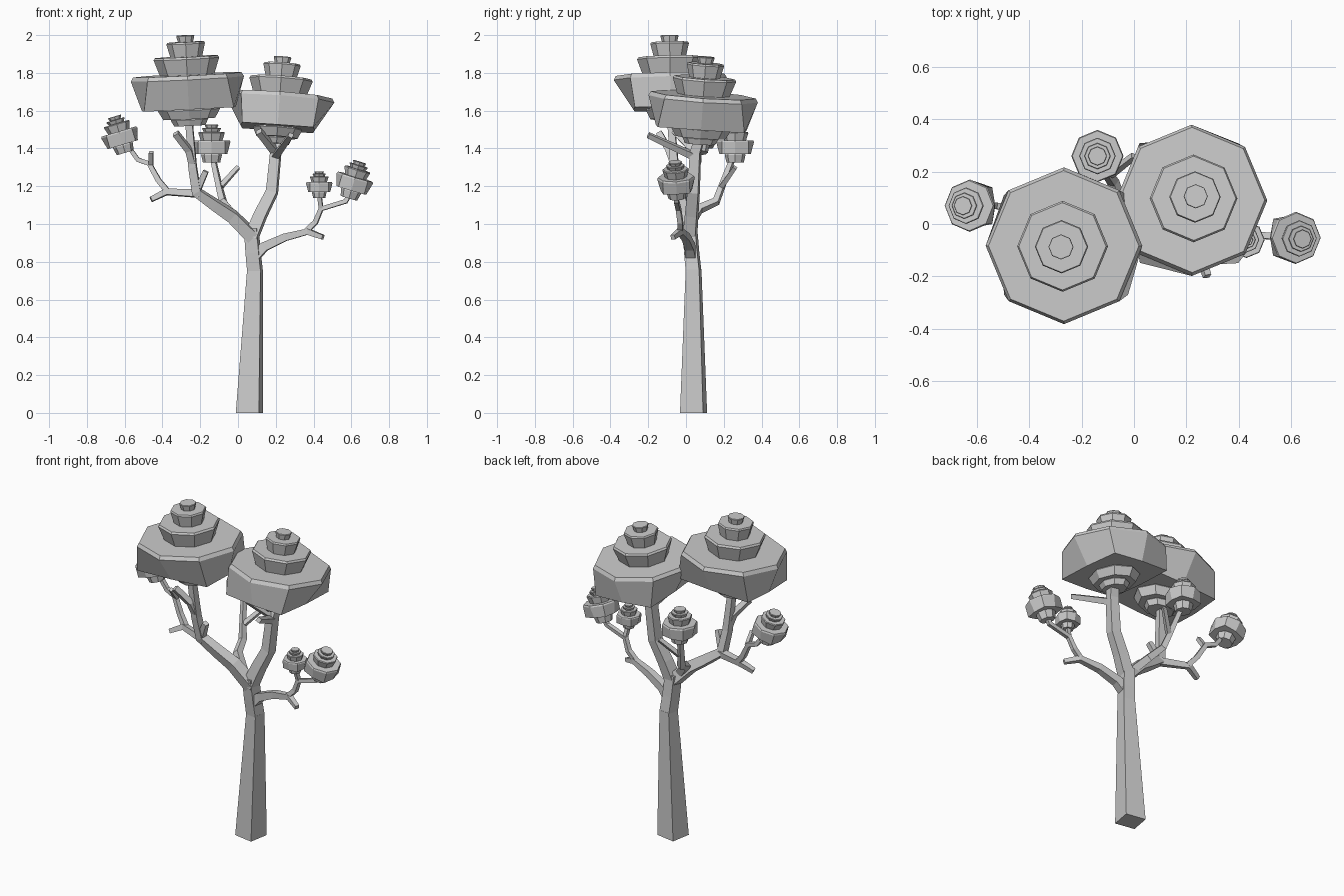
import bpy, bmesh, math
from mathutils import Vector, Matrix

UP = Vector((0, 0, 1))

cube = bpy.data.objects.get("Cube")
if cube:
    bpy.data.objects.remove(cube, do_unlink=True)

GREY = (0.6, 0.6, 0.6, 1)
mat = bpy.data.materials.new("plain grey")
mat.use_nodes = True
mat.diffuse_color = GREY
mat.node_tree.nodes["Principled BSDF"].inputs["Base Color"].default_value = GREY


def loft(name, rings):
    """Skin consecutive rings of points and cap both ends."""
    bm = bmesh.new()
    loops = [[bm.verts.new(point) for point in ring] for ring in rings]
    for lower, upper in zip(loops, loops[1:]):
        for i in range(len(lower)):
            bm.faces.new((lower[i - 1], lower[i], upper[i], upper[i - 1]))
    bm.faces.new(loops[0])
    bm.faces.new(loops[-1])
    bmesh.ops.recalc_face_normals(bm, faces=bm.faces)
    mesh = bpy.data.meshes.new(name)
    bm.to_mesh(mesh)
    bm.free()
    mesh.materials.append(mat)
    bpy.context.collection.objects.link(bpy.data.objects.new(name, mesh))


def branch(name, start_width, end_width, *path):
    """Square limb through the path points, tapering evenly between its half widths."""
    points = [Vector(point) for point in path]
    steps = [(b - a).normalized() for a, b in zip(points, points[1:])]
    tangents = [steps[0]] + [(a + b).normalized() for a, b in zip(steps, steps[1:])] + [steps[-1]]
    if points[0].z == 0:
        tangents[0] = UP  # flat foot on the ground
    # start from an upright square, slightly turned, then carry it along the bends
    frame = Matrix.Rotation(math.radians(-10), 3, 'Z')
    previous = UP
    rings = []
    for i, (point, tangent) in enumerate(zip(points, tangents)):
        frame = previous.rotation_difference(tangent).to_matrix() @ frame
        previous = tangent
        width = start_width + (end_width - start_width) * i / (len(points) - 1)
        square = ((-1, -1), (1, -1), (1, 1), (-1, 1))
        rings.append([point + frame @ Vector((u, v, 0)) * width for u, v in square])
    loft(name, rings)


def foliage(name, bottom, tiers, centre, size, lean=(0, 0), stretch=(1, 1), corner=1.2):
    """Stack of flared octagonal tiers, given as (radius, top) and resting on each other.
    The widest tier has a boxy foot; stretch reshapes everything up to that foot."""
    turn = UP.rotation_difference(Vector((*lean, 1))).to_matrix()
    rings = []

    def ring(radius, height, scale, push):
        points = []
        for i in range(8):
            angle = math.tau * i / 8
            reach = radius * (push if i % 2 else 1)
            local = Vector((math.cos(angle) * reach * scale[0],
                            math.sin(angle) * reach * scale[1], height))
            points.append(Vector(centre) + turn @ local * size)
        rings.append(points)

    scale = stretch
    for radius, top in tiers:
        widest = radius == 1
        ring(radius * 0.83, bottom, scale, corner if widest else 1)
        if widest:
            scale = (1, 1)
        lip = (top - bottom) * 0.12
        ring(radius, top - lip, scale, 1)
        ring(radius * 0.96, top, scale, 1)
        bottom = top
    loft(name, rings)


# Trunk and main fork
branch("trunk", .062, .036, (.06, .04, 0), (.09, .04, .76))
branch("trunk_fork", .036, .034, (.09, .04, .75), (.08, .03, .85), (.07, .02, .98))
branch("left_leader", .034, .024, (.07, .02, .93), (.12, .03, 1.05), (.18, .04, 1.17),
       (.2, .05, 1.38), (.22, .08, 1.48))
branch("left_leader_twig", .02, .016, (.2, .05, 1.38), (.11, -.06, 1.49))
branch("left_leader_front_twig", .018, .013, (.2, .04, 1.36), (.28, -.2, 1.47))
branch("right_leader", .034, .018, (.08, .02, .93), (-.03, 0, 1.04), (-.12, -.02, 1.1),
       (-.22, -.04, 1.17), (-.24, -.06, 1.3), (-.26, -.08, 1.55))
branch("right_leader_twig", .018, .016, (-.24, -.06, 1.31), (-.26, -.09, 1.39), (-.33, -.14, 1.48))
branch("right_inner_twig", .018, .014, (-.22, -.04, 1.17), (-.17, -.07, 1.28))

# Outer right limb
branch("right_limb", .02, .013, (-.2, -.04, 1.16), (-.38, .02, 1.17), (-.46, 0, 1.13))
branch("right_limb_tip", .015, .011, (-.37, .02, 1.17), (-.42, .04, 1.23), (-.47, .06, 1.32),
       (-.53, .07, 1.34), (-.58, .07, 1.41))
branch("right_limb_twig", .012, .011, (-.46, .06, 1.31), (-.46, .01, 1.38))

# Back limb
branch("back_limb", .022, .012, (.02, .02, 1), (-.05, .07, 1.08), (-.08, .16, 1.12),
       (-.1, .19, 1.2), (-.14, .26, 1.38))
branch("back_limb_twig", .013, .011, (-.09, .19, 1.2), (0, .26, 1.3))

# Low left limb
branch("left_limb", .028, .012, (.08, .03, .82), (.14, .02, .88), (.25, 0, .93),
       (.37, -.03, .96), (.45, -.07, .93))
branch("left_limb_tip", .014, .011, (.36, -.03, .96), (.41, -.03, 1.01), (.44, -.04, 1.08),
       (.57, -.05, 1.12), (.6, -.05, 1.17))
branch("left_limb_twig", .011, .011, (.44, -.04, 1.08), (.43, -.06, 1.16))

# Two broad crowns and four small clumps
crown = (-.3, ((.33, -.18), (.55, 0), (1, .6), (.58, .92), (.34, 1.18), (.16, 1.3)))
clump = (-.45, ((.55, 0), (1, .73), (.7, 1.17), (.5, 1.38), (.36, 1.56)))
foliage("right_crown", *crown, (-.26, -.08, 1.61), .3, (-.05, -.02), (1, .8), 1.35)
foliage("left_crown", *crown, (.21, .08, 1.51), .29, (.07, .07), (.82, 1), 1.35)
foliage("right_clump", *clump, (-.61, .07, 1.42), .1, (-.3, 0))
foliage("back_clump", *clump, (-.14, .26, 1.37), .1)
foliage("left_clump", *clump, (.6, -.05, 1.18), .1, (.3, -.05))
foliage("left_small_clump", *clump, (.43, -.06, 1.17), .07)
